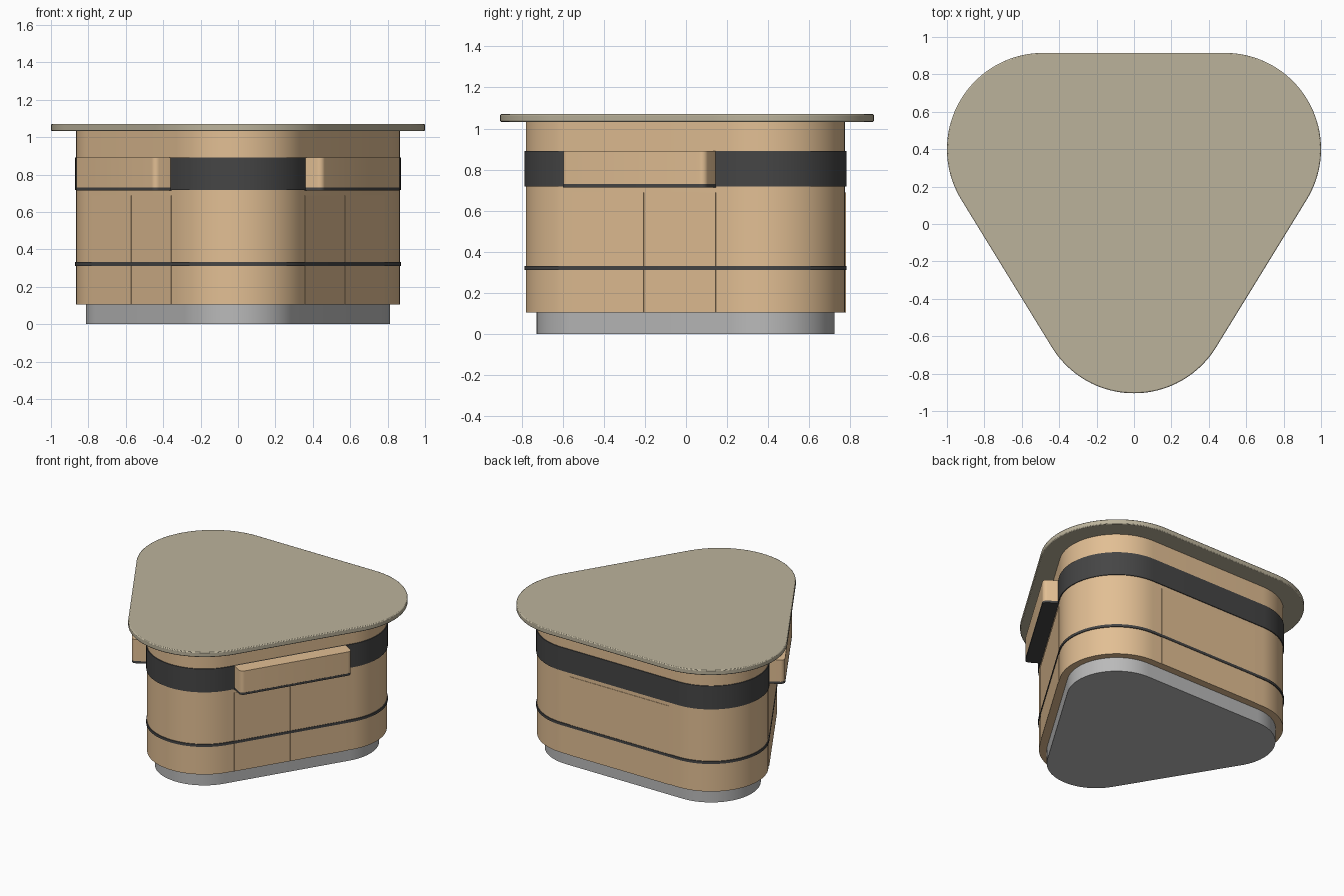
import bpy, bmesh, math
from mathutils import Vector

if "Cube" in bpy.data.objects:
    bpy.data.objects.remove(bpy.data.objects["Cube"])


def material(name, color):
    m = bpy.data.materials.new(name)
    m.use_nodes = True
    m.diffuse_color = (*color, 1)
    bsdf = m.node_tree.nodes["Principled BSDF"]
    bsdf.inputs["Base Color"].default_value = (*color, 1)
    bsdf.inputs["Roughness"].default_value = 0.6
    return m


WOOD = material("light wood", (0.76, 0.52, 0.295))
STONE = material("beige countertop", (0.5, 0.45, 0.33))
GREY = material("grey plinth", (0.49, 0.49, 0.49))
DARK = material("charcoal trim", (0.06, 0.06, 0.06))


def finish(name, bm, mat):
    bmesh.ops.recalc_face_normals(bm, faces=bm.faces)
    mesh = bpy.data.meshes.new(name)
    bm.to_mesh(mesh)
    bm.free()
    mesh.materials.append(mat)
    obj = bpy.data.objects.new(name, mesh)
    bpy.context.collection.objects.link(obj)
    bpy.ops.object.select_all(action='DESELECT')
    obj.select_set(True)
    bpy.context.view_layer.objects.active = obj
    bpy.ops.object.shade_smooth_by_angle(angle=math.radians(30))
    return obj


def rounded_triangle(centres, radius, steps=28):
    """Counter-clockwise outline around three corner circles."""
    pts = []
    for i, c in enumerate(centres):
        before = c - centres[i - 1]
        after = centres[(i + 1) % 3] - c
        a0 = math.atan2(-before.x, before.y)
        a1 = math.atan2(-after.x, after.y)
        if a1 < a0:
            a1 += 2 * math.pi
        for k in range(steps + 1):
            a = a0 + (a1 - a0) * k / steps
            pts.append(c + radius * Vector((math.cos(a), math.sin(a))))
    return pts


def prism(name, outline, z0, z1, mat):
    bm = bmesh.new()
    low = [bm.verts.new((p.x, p.y, z0)) for p in outline]
    high = [bm.verts.new((p.x, p.y, z1)) for p in outline]
    bm.faces.new(low)
    bm.faces.new(high)
    for i in range(len(low)):
        bm.faces.new((low[i - 1], low[i], high[i], high[i - 1]))
    return finish(name, bm, mat)


def ring(name, inner, outer, z0, z1, mat):
    bm = bmesh.new()
    loops = [[bm.verts.new((p.x, p.y, z)) for p in line]
             for line, z in ((inner, z0), (outer, z0), (outer, z1), (inner, z1))]
    for j in range(4):
        a, b = loops[j - 1], loops[j]
        for i in range(len(a)):
            bm.faces.new((a[i - 1], a[i], b[i], b[i - 1]))
    return finish(name, bm, mat)


def face_block(name, p, q, s, depth, z, mat, rounding=0):
    """Block on the wall p-q: s along the wall, depth outwards, z upwards."""
    d = (q - p).normalized()
    n = Vector((d.y, -d.x))
    bm = bmesh.new()
    bmesh.ops.create_cube(bm, size=1)
    for v in bm.verts:
        v.co = (s[int(v.co.x > 0)], depth[int(v.co.y > 0)], z[int(v.co.z > 0)])
    if rounding:
        corners = [e for e in bm.edges
                   if all(v.co.y > 0 for v in e.verts)
                   and abs(e.verts[0].co.x - e.verts[1].co.x) < 1e-5]
        bmesh.ops.bevel(bm, geom=corners, offset=rounding, segments=6,
                        profile=0.5, affect='EDGES')
    for v in bm.verts:
        xy = p + d * v.co.x + n * v.co.y
        v.co = (xy.x, xy.y, v.co.z)
    return finish(name, bm, mat)


# Corner circles, front corner first
BODY = [Vector(c) for c in ((0, -0.395), (0.48, 0.39), (-0.48, 0.39))]
TOP = [Vector(c) for c in ((0, -0.39), (0.485, 0.4), (-0.485, 0.4))]
R = 0.385

# Plinth, cabinet body and countertop
prism("plinth", rounded_triangle(BODY, R - 0.052), 0, 0.105, GREY)
body_line = rounded_triangle(BODY, R)
prism("cabinet_body", body_line, 0.105, 1.035, WOOD)
top = prism("countertop", rounded_triangle(TOP, 0.515, 40), 1.033, 1.07, STONE)
bevel = top.modifiers.new("soft edge", 'BEVEL')
bevel.width = 0.006
bevel.segments = 2
bevel.limit_method = 'ANGLE'

# Dark trim bands around the body
band_line = rounded_triangle(BODY, R + 0.006)
ring("upper_band", body_line, band_line, 0.717, 0.89, DARK)
ring("lower_band", body_line, band_line, 0.312, 0.331, DARK)

# Paired doors on each wall, with a shelf box on the two slanted walls
HALF = 0.409
for label, i in (("left", 0), ("back", 1), ("right", 2)):
    a, b = BODY[i], BODY[(i + 1) % 3]
    d = (b - a).normalized()
    n = Vector((d.y, -d.x))
    p, q = a + n * R, b + n * R
    mid = (q - p).length / 2
    start, end = mid - HALF, mid + HALF
    for k, span in enumerate(((start, mid - 0.002), (mid + 0.002, end))):
        face_block(f"{label}_door_{k + 1}", p, q, span, (-0.01, 0.003),
                   (0.105, 0.688), WOOD)
    if label != "back":
        face_block(f"{label}_shelf_box", p, q, (start, end), (-0.01, 0.108),
                   (0.73, 0.89), WOOD, 0.03)
        face_block(f"{label}_shelf_base", p, q, (start, end), (-0.01, 0.109),
                   (0.714, 0.73), DARK, 0.03)
